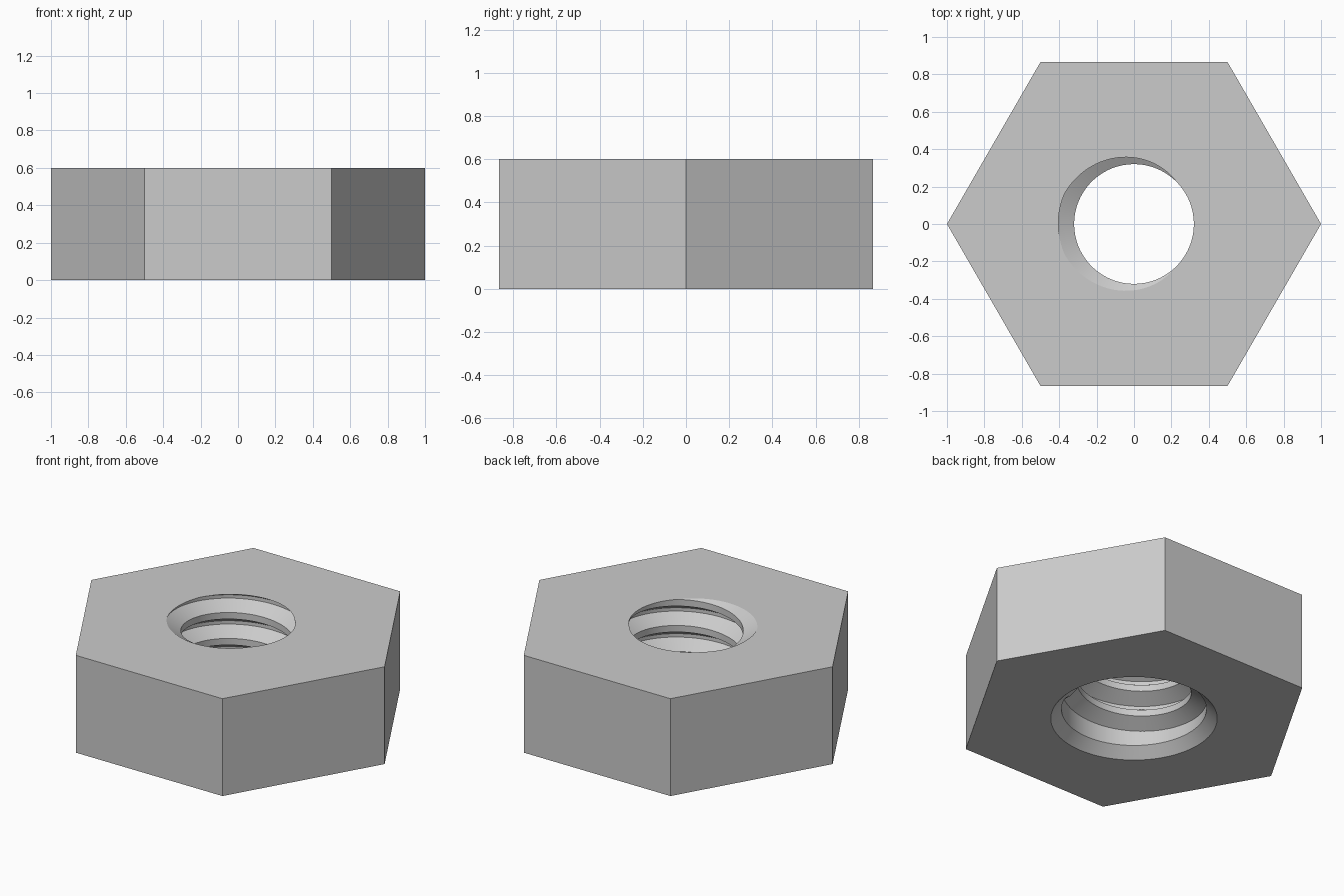
import bpy
import bmesh
from math import cos, sin, pi, radians

SEGMENTS = 96
HEIGHT = 0.6
BORE, CREST, MOUTH = 0.405, 0.32, 0.465   # radii of the hole
PITCH = 0.16
START = radians(-35)                      # where the thread begins

cube = bpy.data.objects.get("Cube")
if cube:
    bpy.data.objects.remove(cube, do_unlink=True)

steel = bpy.data.materials.new("light_grey_steel")
steel.use_nodes = True
colour = (0.6, 0.6, 0.6, 1)
steel.diffuse_color = colour
steel.node_tree.nodes["Principled BSDF"].inputs["Base Color"].default_value = colour


def ring(bm, radius, z, count):
    return [bm.verts.new((radius * cos(2 * pi * i / count),
                          radius * sin(2 * pi * i / count), z))
            for i in range(count)]


def bridge(bm, a, b, closed=True):
    for i in range(len(a) if closed else len(a) - 1):
        j = (i + 1) % len(a)
        bm.faces.new((a[i], a[j], b[j], b[i]))


def loop_edges(bm, verts):
    return [bm.edges.get((v, verts[i - 1])) for i, v in enumerate(verts)]


def finish(bm, name):
    bmesh.ops.recalc_face_normals(bm, faces=bm.faces)
    mesh = bpy.data.meshes.new(name)
    bm.to_mesh(mesh)
    bm.free()
    mesh.materials.append(steel)
    obj = bpy.data.objects.new(name, mesh)
    bpy.context.collection.objects.link(obj)
    bpy.ops.object.select_all(action='DESELECT')
    obj.select_set(True)
    bpy.context.view_layer.objects.active = obj
    bpy.ops.object.shade_smooth_by_angle(angle=radians(25))
    return obj


# Hexagonal body with a bored hole, chamfered at the bottom
bm = bmesh.new()
hex_low, hex_high = ring(bm, 1, 0, 6), ring(bm, 1, HEIGHT, 6)
mouth = ring(bm, MOUTH, 0, SEGMENTS)
bore_low = ring(bm, BORE, MOUTH - BORE, SEGMENTS)
bore_high = ring(bm, BORE, HEIGHT, SEGMENTS)
bridge(bm, hex_low, hex_high)
bridge(bm, mouth, bore_low)
bridge(bm, bore_low, bore_high)
for outer, inner in ((hex_low, mouth), (hex_high, bore_high)):
    bmesh.ops.triangle_fill(bm, use_beauty=True,
                            edges=loop_edges(bm, outer) + loop_edges(bm, inner))
finish(bm, "hex_body")

# Helical thread ridge, tapering in at the start and cut off at the top face
bm = bmesh.new()
profile = ((BORE + 0.001, -0.07), (CREST, -0.02), (CREST, 0.02), (BORE + 0.001, 0.07))
first_z = HEIGHT - PITCH * 3 - PITCH / 2 + PITCH * (START + pi) / (2 * pi)
step = 2 * pi / SEGMENTS
rows = []
for i in range(int(SEGMENTS * 4.2)):
    angle = START + i * step
    z_mid = first_z + PITCH * i / SEGMENTS
    grow = min(1, 0.05 + i / 4)
    row = []
    for radius, dz in profile:
        z = z_mid + dz * grow
        r = max(BORE + (radius - BORE) * grow, MOUTH - z)
        row.append(bm.verts.new((r * cos(angle), r * sin(angle), z)))
    if rows:
        bridge(bm, rows[-1], row)
    rows.append(row)
bm.faces.new(rows[0])
bm.faces.new(rows[-1])
cut = bmesh.ops.bisect_plane(bm, geom=bm.verts[:] + bm.edges[:] + bm.faces[:],
                             plane_co=(0, 0, HEIGHT), plane_no=(0, 0, 1),
                             clear_outer=True)
rim = [e for e in cut["geom_cut"] if isinstance(e, bmesh.types.BMEdge)]
bmesh.ops.triangle_fill(bm, use_beauty=True, edges=rim, normal=(0, 0, 1))
finish(bm, "inner_thread")
